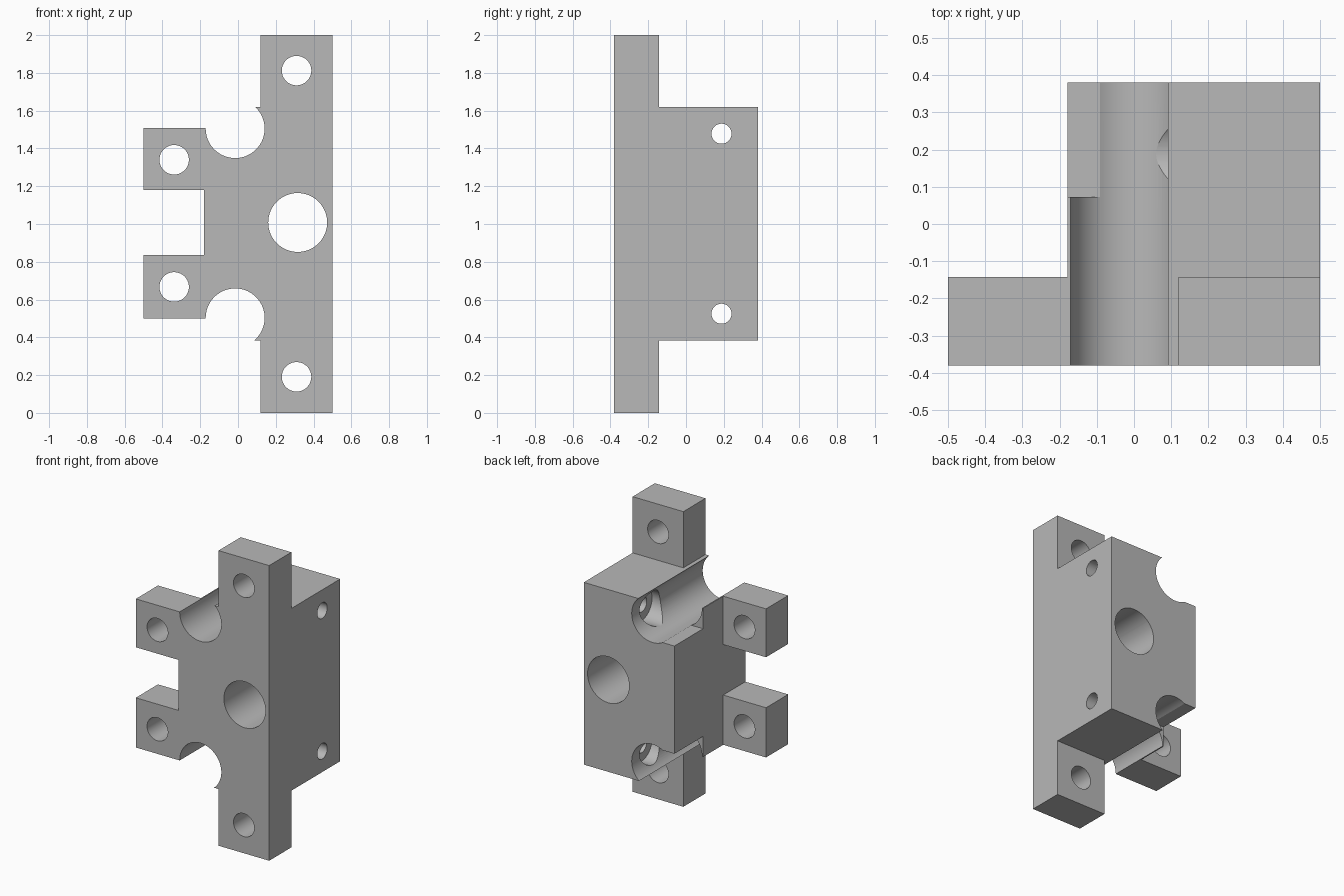
import bpy
import math

old = bpy.data.objects.get("Cube")
if old:
    bpy.data.objects.remove(old, do_unlink=True)

# Material
grey = bpy.data.materials.new("light_grey")
grey.use_nodes = True
colour = (0.48, 0.48, 0.48, 1)
grey.diffuse_color = colour
grey.node_tree.nodes["Principled BSDF"].inputs["Base Color"].default_value = colour


def box(name, x, y, z):
    """Box between the given (low, high) limits."""
    bpy.ops.mesh.primitive_cube_add(size=1)
    ob = bpy.context.object
    ob.name = name
    for v in ob.data.vertices:
        v.co = [a[0] if c < 0 else a[1] for c, a in zip(v.co, (x, y, z))]
    return ob


def rod(name, axis, centre, radius, length):
    """Smooth cylinder along the x or y axis."""
    turn = (0, math.pi / 2, 0) if axis == "x" else (math.pi / 2, 0, 0)
    bpy.ops.mesh.primitive_cylinder_add(vertices=72, radius=radius, depth=length,
                                        location=centre, rotation=turn)
    bpy.context.object.name = name
    return bpy.context.object


def cut(cutter):
    cutter.hide_render = True
    mod = block.modifiers.new("cut", "BOOLEAN")
    mod.operation = "DIFFERENCE"
    mod.solver = "EXACT"
    mod.object = cutter
    bpy.context.view_layer.objects.active = block
    bpy.ops.object.modifier_apply(modifier=mod.name)
    bpy.data.objects.remove(cutter, do_unlink=True)


block = box("mounting_block", (-0.5, 0.5), (-0.38, 0.38), (0, 2))
block.data.materials.append(grey)

FAR = (-3, 3)
PLATE = -0.143      # rear of the bar and tabs
SIDE = -0.179       # left wall of the thick body

# Thin the tabs behind the plate and open the gap between them
cut(box("tab_relief", (-3, SIDE), (PLATE, 3), FAR))
cut(box("tab_gap", (-3, SIDE), FAR, (0.837, 1.179)))

# Upper and lower ends: (direction, body end, tab end, groove z, tab hole, bar hole, side hole)
ends = [(1, 1.619, 1.507, 1.505, 1.34, 1.812, 1.478),
        (-1, 0.384, 0.500, 0.503, 0.667, 0.191, 0.525)]


def beyond(limit, way):
    return (limit, 4) if way > 0 else (-4, limit)


for way, body_z, tab_z, groove_z, tab_hole, bar_hole, side_hole in ends:
    # Stepped outline
    cut(box("rear_step", FAR, (PLATE, 3), beyond(body_z, way)))
    cut(box("bar_side", (-3, 0.12), FAR, beyond(body_z, way)))
    cut(box("tab_end", (-3, -0.015), FAR, beyond(tab_z, way)))
    # Round groove with a flat clearance behind its outer wall
    cut(rod("groove", "y", (-0.015, 0, groove_z), 0.156, 2))
    cut(box("clearance", (-3, -0.03), (0.073, 3),
            beyond(groove_z - way * 0.136, way)))
    # Plate holes
    cut(rod("tab_hole", "y", (-0.338, 0, tab_hole), 0.078, 2))
    cut(rod("bar_hole", "y", (0.31, 0, bar_hole), 0.078, 2))
    # Side screw hole with counterbore opening into the groove
    cut(rod("screw_hole", "x", (0.4, 0.188, side_hole), 0.053, 0.8))
    cut(rod("counterbore", "x", (0.1, 0.188, side_hole), 0.11, 0.2))

# Large bore through the body
cut(rod("main_bore", "y", (0.316, 0, 1.008), 0.156, 2))

bpy.ops.object.select_all(action="DESELECT")
block.select_set(True)
bpy.context.view_layer.objects.active = block
bpy.ops.object.shade_smooth_by_angle(angle=math.radians(25))
